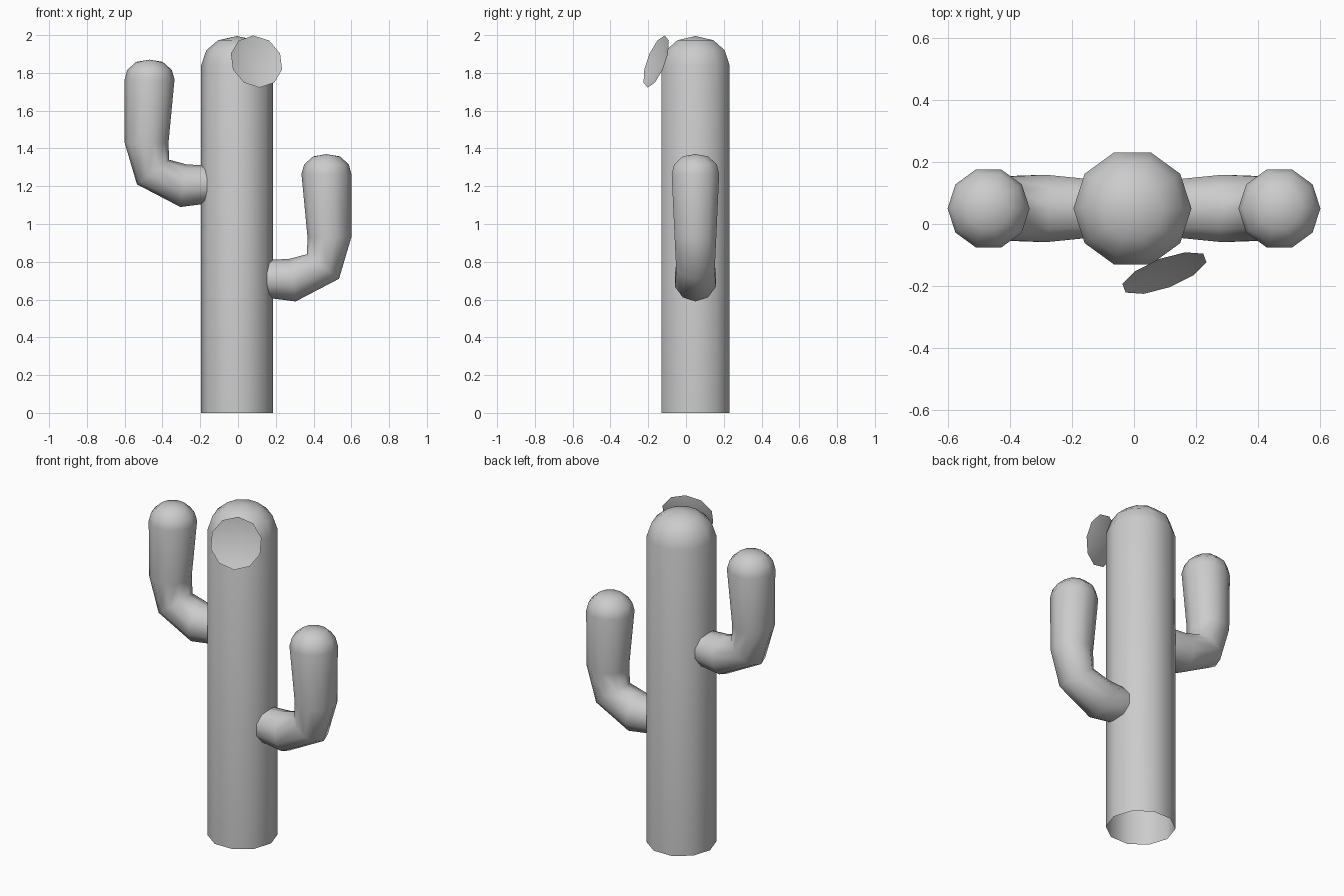
import bpy, bmesh, math
from mathutils import Vector, Matrix

if "Cube" in bpy.data.objects:
    bpy.data.objects.remove(bpy.data.objects["Cube"])

SIDES = 10
Y_MID = 0.05


def tube(name, sections, tip, depth=Y_MID):
    """Skin ten-sided rings; each section is a diameter (x1, z1, x2, z2), closed by a tip."""
    bm = bmesh.new()
    rings = []
    for x1, z1, x2, z2 in sections:
        a, b = Vector((x1, depth, z1)), Vector((x2, depth, z2))
        mid, half = (a + b) / 2, (b - a) / 2
        side = Vector((0, half.length, 0))
        ring = []
        for i in range(SIDES):
            t = 2 * math.pi * i / SIDES
            ring.append(bm.verts.new(mid + half * math.cos(t) + side * math.sin(t)))
        rings.append(ring)
    for r, s in zip(rings, rings[1:]):
        for i in range(SIDES):
            j = (i + 1) % SIDES
            bm.faces.new((r[i], r[j], s[j], s[i]))
    top = bm.verts.new((tip[0], depth, tip[1]))
    last = rings[-1]
    for i in range(SIDES):
        bm.faces.new((last[i], last[(i + 1) % SIDES], top))
    return finish(name, bm)


def finish(name, bm):
    bmesh.ops.recalc_face_normals(bm, faces=bm.faces)
    for f in bm.faces:
        f.smooth = True
    mesh = bpy.data.meshes.new(name)
    bm.to_mesh(mesh)
    bm.free()
    obj = bpy.data.objects.new(name, mesh)
    bpy.context.collection.objects.link(obj)
    return obj


# Trunk: open at the bottom, domed at the top
cx = -0.005
trunk = [(0.19, 0), (0.19, 1.84), (0.163, 1.92), (0.1, 1.973)]
tube("trunk", [(cx - r, z, cx + r, z) for r, z in trunk], (cx, 1.995))

# Arms: same bent shape, mirrored and set at different heights
arm = [
    (0.15, 1.11, 0.15, 1.31),
    (0.305, 1.09, 0.27, 1.315),
    (0.535, 1.21, 0.365, 1.34),
    (0.60, 1.43, 0.368, 1.43),
    (0.60, 1.765, 0.336, 1.765),
    (0.587, 1.815, 0.35, 1.815),
    (0.54, 1.858, 0.398, 1.858),
]
for name, sx, dz in (("left_arm", -1, 0), ("right_arm", 1, -0.5)):
    tube(name, [(sx * a, b + dz, sx * c, d + dz) for a, b, c, d in arm],
         (sx * 0.468, 1.87 + dz))

# Flower: shallow open cone facing front, right and up
bm = bmesh.new()
bmesh.ops.create_cone(bm, segments=SIDES, cap_ends=False, radius1=0.0,
                      radius2=0.146, depth=0.04)
bmesh.ops.remove_doubles(bm, verts=bm.verts, dist=0.0001)
bmesh.ops.translate(bm, verts=bm.verts, vec=(0, 0, -0.02))
aim = Vector((0.33, -0.88, 0.33)).to_track_quat('Z', 'Y').to_matrix().to_4x4()
bmesh.ops.transform(bm, verts=bm.verts,
                    matrix=Matrix.Translation((0.098, -0.158, 1.86)) @ aim)
finish("flower", bm)
